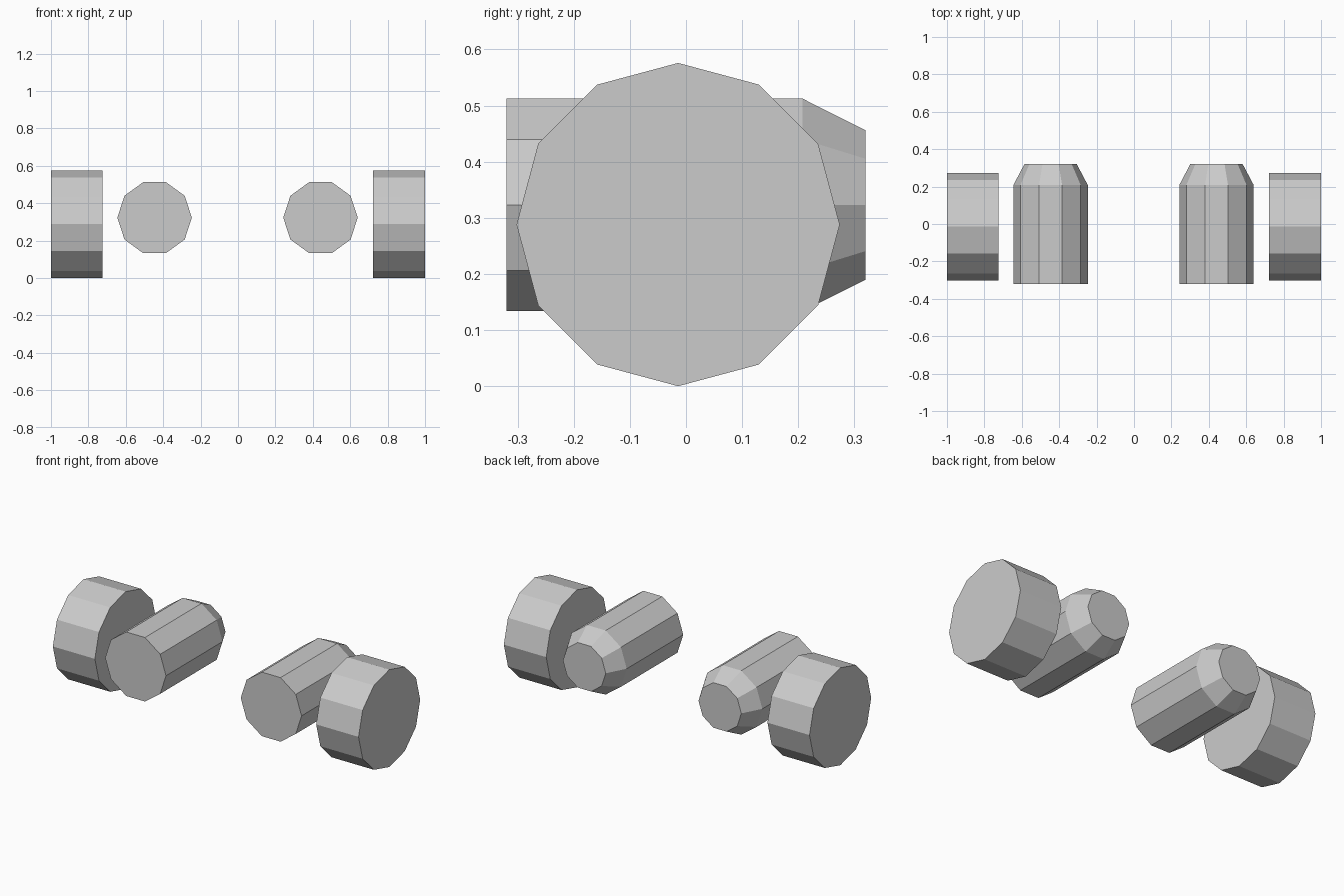
import bpy, bmesh, math
from mathutils import Vector

if "Cube" in bpy.data.objects:
    bpy.data.objects.remove(bpy.data.objects["Cube"])


def lathe(name, rings, sides, axis, centre):
    """Closed flat-sided solid from (position, radius) rings along 'X' or 'Y'."""
    bm = bmesh.new()
    loops = []
    for pos, r in rings:
        loop = []
        for i in range(sides):
            a = 2 * math.pi * i / sides
            u, w = r * math.cos(a), r * math.sin(a)
            co = Vector((pos, u, w)) if axis == 'X' else Vector((u, pos, w))
            loop.append(bm.verts.new(co))
        loops.append(loop)
    for a, b in zip(loops, loops[1:]):
        for i in range(sides):
            j = (i + 1) % sides
            bm.faces.new((a[i], a[j], b[j], b[i]))
    bm.faces.new(loops[0])
    bm.faces.new(loops[-1])
    bmesh.ops.recalc_face_normals(bm, faces=bm.faces)
    me = bpy.data.meshes.new(name)
    bm.to_mesh(me)
    bm.free()
    ob = bpy.data.objects.new(name, me)
    ob.location = centre
    bpy.context.collection.objects.link(ob)
    return ob


for side, wheel_x, barrel_x in (("left", -0.8625, -0.446), ("right", 0.8615, 0.441)):
    # Twelve-sided outer wheel
    half = 1.0 - abs(wheel_x)
    lathe(side + "_wheel", [(-half, 0.288), (half, 0.288)], 12, 'X',
          (wheel_x, -0.014, 0.288))
    # Ten-sided canister with a tapered rear end
    lathe(side + "_canister", [(-0.32, 0.199), (0.208, 0.199), (0.32, 0.14)], 10, 'Y',
          (barrel_x, 0, 0.323))
